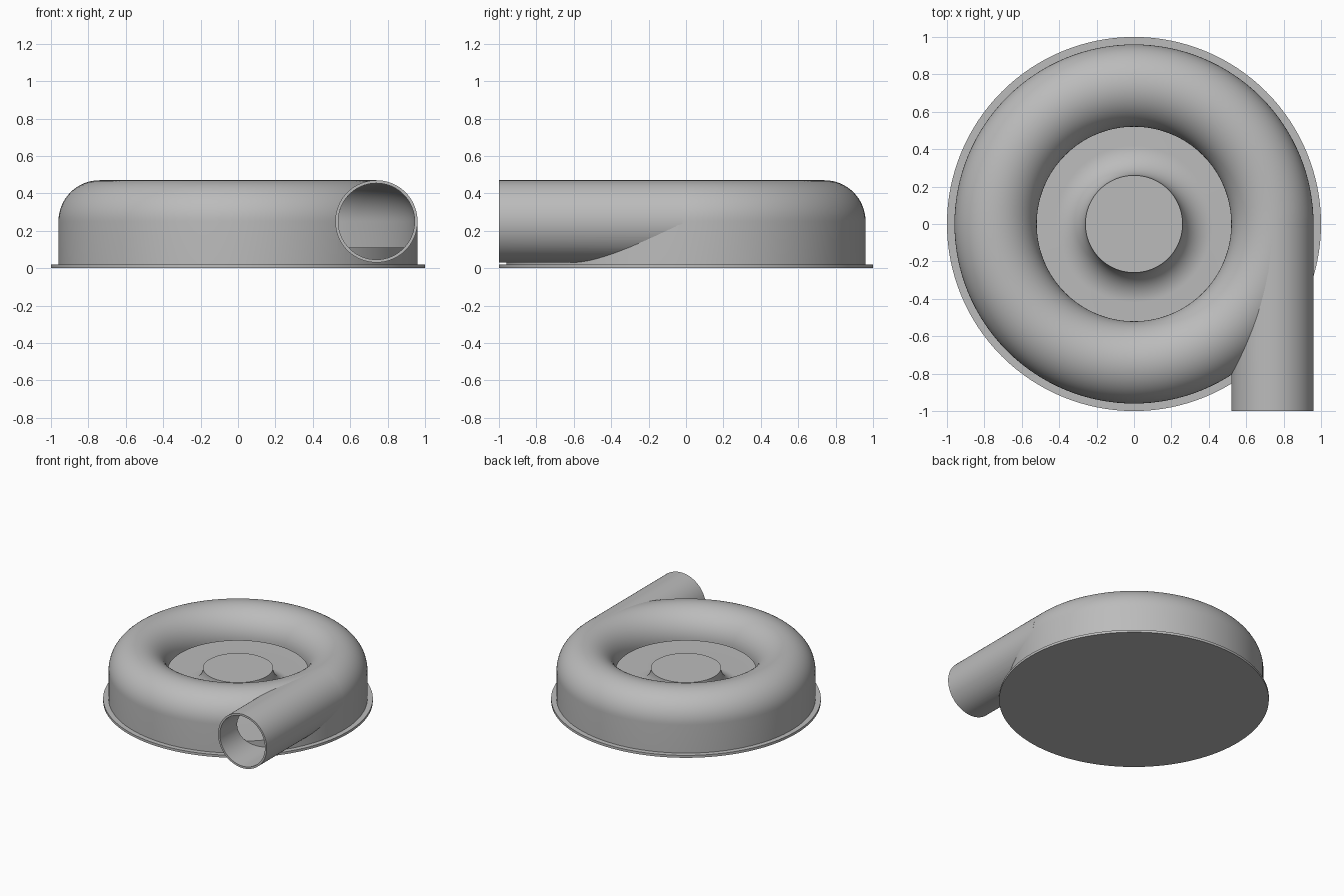
import bpy
import bmesh
from math import sin, cos, pi, radians
from mathutils import Matrix

cube = bpy.data.objects.get("Cube")
if cube:
    bpy.data.objects.remove(cube, do_unlink=True)

grey = bpy.data.materials.new("plain grey")
grey.use_nodes = True
COLOR = (0.5, 0.5, 0.5, 1)
grey.diffuse_color = COLOR
grey.node_tree.nodes["Principled BSDF"].inputs["Base Color"].default_value = COLOR

RING, MID = 0.74, 0.25        # centre line of the spiral tube
OUTER, BORE = 0.22, 0.204     # tube radii
BASE, FLOOR = 0.02, 0.11


def make(name, bm):
    bmesh.ops.remove_doubles(bm, verts=bm.verts, dist=1e-5)
    bmesh.ops.recalc_face_normals(bm, faces=bm.faces)
    mesh = bpy.data.meshes.new(name)
    bm.to_mesh(mesh)
    bm.free()
    mesh.materials.append(grey)
    obj = bpy.data.objects.new(name, mesh)
    bpy.context.collection.objects.link(obj)
    return obj


def lathe(name, profile, closed=True, steps=128):
    """Spin an (r, z) profile round the z axis."""
    bm = bmesh.new()
    verts = [bm.verts.new((r, 0, z)) for r, z in profile]
    edges = [bm.edges.new(pair) for pair in zip(verts, verts[1:])]
    if closed:
        edges.append(bm.edges.new((verts[-1], verts[0])))
    bmesh.ops.spin(bm, geom=verts + edges, cent=(0, 0, 0), axis=(0, 0, 1),
                   angle=2 * pi, steps=steps, use_merge=False)
    return make(name, bm)


def rod(name, radius, y0, y1):
    """Solid cylinder along y on the outlet axis."""
    bm = bmesh.new()
    place = Matrix.Translation((RING, (y0 + y1) / 2, MID)) @ Matrix.Rotation(pi / 2, 4, "X")
    bmesh.ops.create_cone(bm, cap_ends=True, segments=96, radius1=radius,
                          radius2=radius, depth=y1 - y0, matrix=place)
    return make(name, bm)


def arc(cr, cz, radius, start, end, n=32):
    return [(cr + radius * cos(radians(start + (end - start) * i / n)),
             cz + radius * sin(radians(start + (end - start) * i / n))) for i in range(n + 1)]


def cut(obj, cutter):
    bpy.context.view_layer.objects.active = obj
    mod = obj.modifiers.new("cut", "BOOLEAN")
    mod.operation = "DIFFERENCE"
    mod.solver = "EXACT"
    mod.object = cutter
    bpy.ops.object.modifier_apply(modifier=mod.name)


# Base plate with thin flange
base = lathe("base_plate", [(0, 0), (1, 0), (1, BASE), (0, BASE)], closed=False)

# Raised floor sweeping up into the central hub
hub = lathe("floor_and_hub",
            [(0, 0.27), (0.26, 0.27)] + arc(0.42, 0.27, 0.16, 180, 270, 16)
            + [(RING + BORE, FLOOR), (RING + BORE, BASE), (0, BASE)], closed=False)

# Hollow ring housing, open at the bottom and round the inlet
housing = lathe("ring_housing",
                arc(RING, MID, OUTER, 180, 0)
                + [(RING + OUTER, BASE), (RING + BORE, BASE)]
                + arc(RING, MID, BORE, 0, 180))

# Straight outlet pipe, tangent to the ring
pipe = rod("outlet_pipe", OUTER, -1, -0.02)

# Cutters: pipe bore and ring cavity
bore = rod("bore_cutter", BORE, -1.1, -0.01)
cavity = lathe("cavity_cutter",
               arc(RING, MID, BORE, 180, 0)
               + [(RING + BORE, 0), (0.45, 0), (0.45, MID)])
cut(pipe, bore)
cut(pipe, cavity)
cut(housing, bore)
for helper in (bore, cavity):
    bpy.data.objects.remove(helper, do_unlink=True)

# Smooth surfaces, sharp rims
for obj in (base, hub, housing, pipe):
    bpy.ops.object.select_all(action="DESELECT")
    obj.select_set(True)
    bpy.context.view_layer.objects.active = obj
    bpy.ops.object.shade_smooth_by_angle(angle=radians(35))
